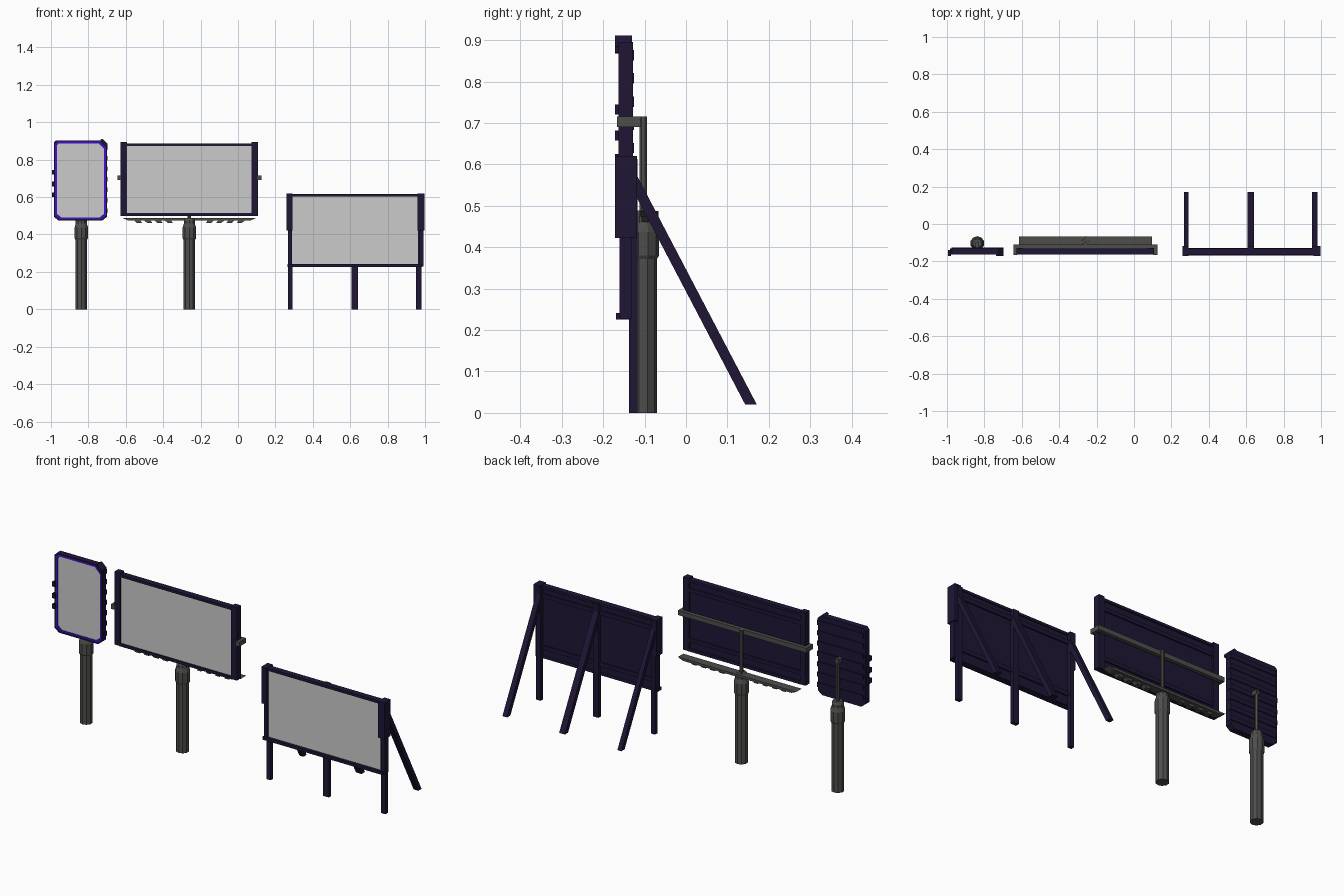
import bpy, bmesh, math

if "Cube" in bpy.data.objects:
    bpy.data.objects.remove(bpy.data.objects["Cube"])


def material(name, rgb):
    m = bpy.data.materials.new(name)
    m.diffuse_color = (*rgb, 1)
    m.use_nodes = True
    m.node_tree.nodes["Principled BSDF"].inputs["Base Color"].default_value = m.diffuse_color
    return m


DARK = material("dark_frame", (0.014, 0.008, 0.036))
METAL = material("pole_metal", (0.075, 0.075, 0.073))
GLOW = material("violet_trim", (0.05, 0.005, 0.62))


def finish(name, bm, mat):
    bmesh.ops.recalc_face_normals(bm, faces=bm.faces)
    me = bpy.data.meshes.new(name)
    bm.to_mesh(me)
    bm.free()
    ob = bpy.data.objects.new(name, me)
    bpy.context.collection.objects.link(ob)
    if mat:
        me.materials.append(mat)
    return ob


def box(name, x, y, z, mat=DARK):
    bm = bmesh.new()
    bmesh.ops.create_cube(bm, size=1)
    for v in bm.verts:
        for i, (a, b) in enumerate((x, y, z)):
            v.co[i] = a if v.co[i] < 0 else b
    return finish(name, bm, mat)


def prism(name, pts, lo, hi, axis, mat=DARK):
    """Extrude a profile: axis 'y' takes (x, z) points, axis 'x' takes (y, z)."""
    bm = bmesh.new()
    put = (lambda p, d: (p[0], d, p[1])) if axis == 'y' else (lambda p, d: (d, p[0], p[1]))
    a = [bm.verts.new(put(p, lo)) for p in pts]
    b = [bm.verts.new(put(p, hi)) for p in pts]
    bm.faces.new(a)
    bm.faces.new(b)
    for i in range(len(pts)):
        j = (i + 1) % len(pts)
        bm.faces.new((a[i], a[j], b[j], b[i]))
    return finish(name, bm, mat)


def ring(name, outer, inner, y0, y1, mat):
    bm = bmesh.new()
    loops = [[bm.verts.new((p[0], y, p[1])) for p in pts]
             for pts, y in ((outer, y0), (inner, y0), (inner, y1), (outer, y1))]
    n = len(outer)
    for k in range(4):
        a, b = loops[k], loops[(k + 1) % 4]
        for i in range(n):
            j = (i + 1) % n
            bm.faces.new((a[i], a[j], b[j], b[i]))
    return finish(name, bm, mat)


def lathe(name, x, y, profile, sides, mat=METAL):
    bm = bmesh.new()
    rows = [[bm.verts.new((x + r * math.cos(2 * math.pi * (i + .5) / sides),
                           y + r * math.sin(2 * math.pi * (i + .5) / sides), z))
             for i in range(sides)] for r, z in profile]
    for a, b in zip(rows, rows[1:]):
        for i in range(sides):
            j = (i + 1) % sides
            bm.faces.new((a[i], a[j], b[j], b[i]))
    bm.faces.new(rows[0])
    bm.faces.new(rows[-1])
    return finish(name, bm, mat)


PY = -0.103


def pole(prefix, x):
    lathe(prefix + "_pole", x, PY, [(.033, 0), (.033, .377)], 10)
    lathe(prefix + "_pole_collar", x, PY,
          [(.033, .372), (.038, .38), (.038, .437), (.031, .458), (.031, .475), (.024, .488)], 10)
    lathe(prefix + "_mast", x, PY, [(.010, .48), (.010, .715)], 8)


# ---- small upright sign on a pole ----
def sign_outline(d):
    x0, x1, z0, z1 = -.985 + d, -.70 - d, .475 + d, .903 - d
    return [(x0 + .025, z0), (x1 - .025, z0), (x1, z0 + .02), (x1, z1 - .03),
            (x1 - .03, z1), (x0 + .012, z1), (x0, z1 - .012), (x0, z0 + .02)]


pole("small_sign", -.838)
prism("small_sign_back_plate", sign_outline(0), -.153, -.130, 'y')
ring("small_sign_outer_frame", sign_outline(0), sign_outline(.007), -.163, -.152, DARK)
ring("small_sign_violet_trim", sign_outline(.007), sign_outline(.016), -.161, -.152, GLOW)
prism("small_sign_panel", sign_outline(.016), -.158, -.152, 'y', None)
for i in range(7):
    z = .515 + i * .056
    box(f"small_sign_back_rib_{i}", (-.975, -.698), (-.150, -.125), (z, z + .025))
for i, z in enumerate((.60, .657, .72)):
    box(f"small_sign_side_knob_{i}", (-.995, -.978), (-.172, -.140), (z, z + .025))
prism("small_sign_corner_block", [(-.737, .905), (-.725, .911), (-.697, .885), (-.697, .87),
                                  (-.706, .868)], -.172, -.130, 'y')
box("small_sign_mast_bracket", (-.848, -.828), (-.135, -.095), (.690, .712), METAL)

# ---- wide billboard on a pole ----
CX = -.26
pole("wide_board", CX)
box("wide_board_panel", (-.595, .078), (-.156, -.148), (.508, .885), None)
box("wide_board_back_plate", (-.60, .083), (-.148, -.138), (.505, .885))
for i, (z, h) in enumerate(((.498, .016), (.873, .014))):
    box(f"wide_board_rail_{i}", (-.60, .083), (-.162, -.130), (z, z + h))
for i, z in enumerate((.55, .82)):
    box(f"wide_board_back_rib_{i}", (-.60, .083), (-.140, -.131), (z, z + .02))
for s, side in ((-1, "left"), (1, "right")):
    xs = sorted((CX + s * .333, CX + s * .367))
    box(f"wide_board_{side}_post", xs, (-.163, -.128), (.500, .895))
    # arm end wrapping round the post
    e = sorted((CX + s * .365, CX + s * .385))
    box(f"wide_board_{side}_arm_end", e, (-.167, -.109), (.690, .715), METAL)
    # slanted lamp brackets below the catwalk
    for k in range(4):
        x = .10 + k * .055
        prism(f"wide_board_{side}_lamp_{k}",
              [(CX + s * x, .478), (CX + s * (x + .035), .478),
               (CX + s * (x + .015), .461), (CX + s * (x - .012), .461)],
              -.108, -.080, 'y', METAL)
box("wide_board_cross_beam", (CX - .37, CX + .37), (-.130, -.109), (.690, .715), METAL)
prism("wide_board_catwalk", [(CX - .355, .487), (CX + .355, .487), (CX + .325, .474),
                             (CX - .325, .474)], -.112, -.066, 'y', METAL)

# ---- ground billboard with raked struts ----
box("ground_board_panel", (.290, .962), (-.154, -.147), (.238, .608), None)
box("ground_board_back_plate", (.285, .967), (-.147, -.136), (.234, .608))
box("ground_board_bottom_rail", (.265, .985), (-.169, -.134), (.225, .241))
box("ground_board_top_rail", (.270, .985), (-.163, -.130), (.603, .617))
for i, z in enumerate((.275, .555)):
    box(f"ground_board_back_rib_{i}", (.285, .967), (-.138, -.128), (z, z + .022))
for side, x0, x1 in (("left", .260, .292), ("right", .960, .998)):
    box(f"ground_board_{side}_edge", (x0 + .008, x1 - .006), (-.160, -.130), (.228, .60))
    box(f"ground_board_{side}_upper_cap", (x0, x1), (-.171, -.118), (.422, .62))
for side, x, w in (("left", .280, .012), ("middle", .624, .017), ("right", .967, .014)):
    box(f"ground_board_{side}_leg", (x - w, x + w), (-.138, -.117), (0, .613))
    prism(f"ground_board_{side}_strut",
          [(-.120, .576), (.171, .02), (.143, .02), (-.120, .522)], x - w, x + w, 'x')
